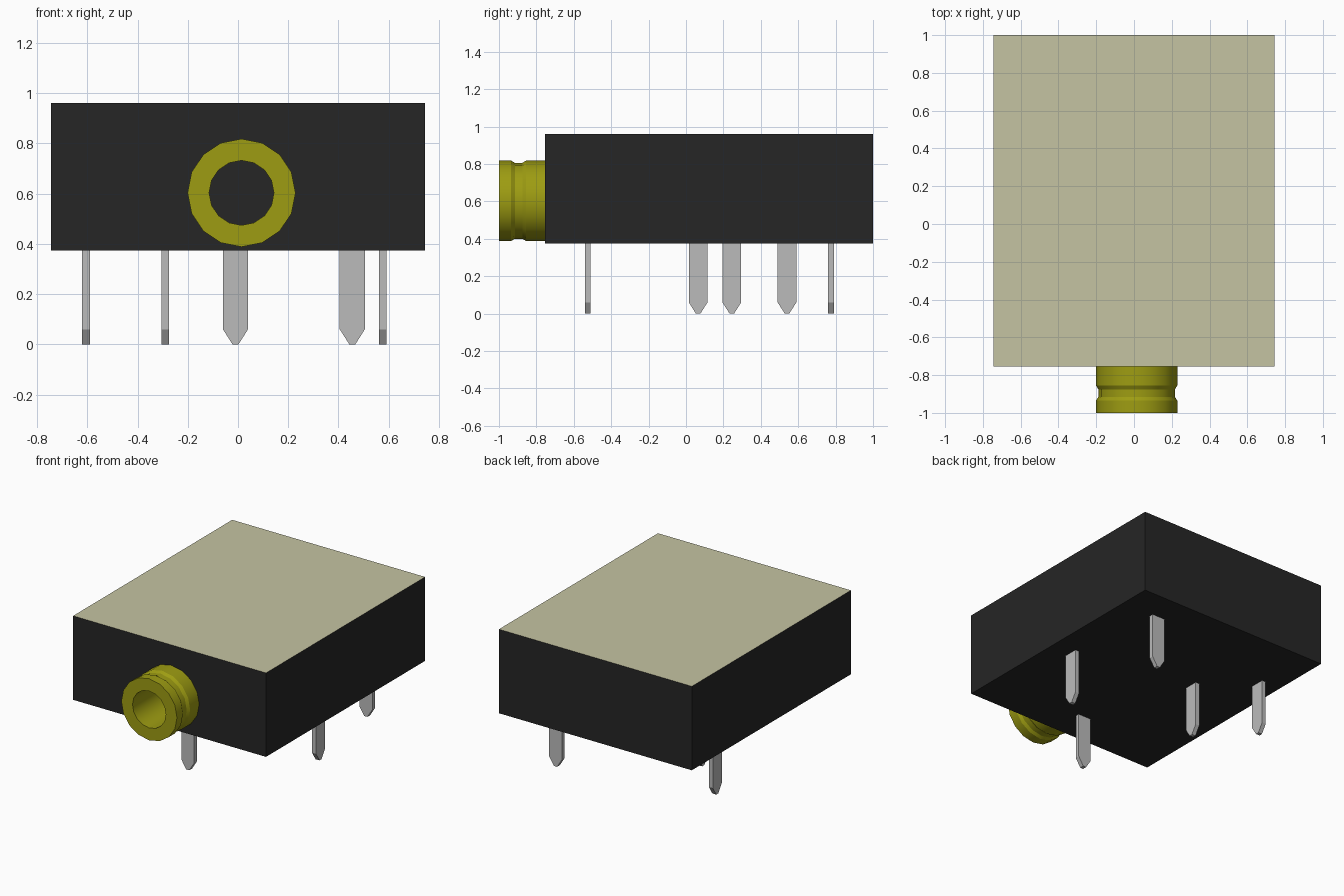
import bpy, bmesh, math
from mathutils import Matrix

cube = bpy.data.objects.get("Cube")
if cube:
    bpy.data.objects.remove(cube, do_unlink=True)


def material(name, rgb):
    m = bpy.data.materials.new(name)
    m.use_nodes = True
    m.diffuse_color = (*rgb, 1)
    m.node_tree.nodes["Principled BSDF"].inputs["Base Color"].default_value = (*rgb, 1)
    return m


black = material("black_plastic", (0.019, 0.019, 0.019))
cream = material("cream_top", (0.56, 0.55, 0.36))
olive = material("olive_brass", (0.34, 0.335, 0.006))
grey = material("grey_metal", (0.5, 0.5, 0.5))


def make(name, bm, *mats):
    bmesh.ops.recalc_face_normals(bm, faces=bm.faces)
    me = bpy.data.meshes.new(name)
    bm.to_mesh(me)
    bm.free()
    ob = bpy.data.objects.new(name, me)
    bpy.context.collection.objects.link(ob)
    for m in mats:
        me.materials.append(m)
    return ob


def activate(ob):
    bpy.ops.object.select_all(action='DESELECT')
    ob.select_set(True)
    bpy.context.view_layer.objects.active = ob


SIDES = 16
JACK_X, JACK_Z = 0.014, 0.603


def lathe(profile):
    """Revolve a closed (y, radius) profile around the socket axis."""
    bm = bmesh.new()
    rings = []
    for i in range(SIDES):
        a = 2 * math.pi * i / SIDES
        rings.append([bm.verts.new((JACK_X + r * math.cos(a), y, JACK_Z + r * math.sin(a)))
                      for y, r in profile])
    n = len(profile)
    for i in range(SIDES):
        p, q = rings[i], rings[(i + 1) % SIDES]
        for j in range(n):
            k = (j + 1) % n
            bm.faces.new((p[j], p[k], q[k], q[j]))
    return bm


# Housing: black box with a cream upper face
bm = bmesh.new()
bmesh.ops.create_cube(bm, size=1, matrix=Matrix.Translation((0, 0.1225, 0.667))
                      @ Matrix.Diagonal((1.49, 1.755, 0.586, 1)))
bm.normal_update()
for f in bm.faces:
    f.material_index = 1 if f.normal.z > 0.5 else 0
housing = make("housing", bm, black, cream)

# Bore cut into the housing behind the socket
bm = bmesh.new()
bmesh.ops.create_cone(bm, cap_ends=True, segments=SIDES, radius1=0.15, radius2=0.15, depth=0.5,
                      matrix=Matrix.Translation((JACK_X, -0.56, JACK_Z))
                      @ Matrix.Rotation(math.pi / 2, 4, 'X'))
cutter = make("bore_cutter", bm, black)
cutter.hide_render = True
mod = housing.modifiers.new("bore", 'BOOLEAN')
mod.object = cutter
mod.operation = 'DIFFERENCE'
mod.solver = 'EXACT'
activate(housing)
bpy.ops.object.modifier_apply(modifier=mod.name)
bpy.data.objects.remove(cutter, do_unlink=True)

# Socket barrel with a groove, lined into the bore
barrel = make("socket_barrel", lathe([
    (-1, 0.129), (-1, 0.215), (-0.935, 0.215), (-0.915, 0.203), (-0.875, 0.203),
    (-0.855, 0.215), (-0.74, 0.215), (-0.74, 0.17), (-0.33, 0.17), (-0.33, 0.129)]), olive)
activate(barrel)
bpy.ops.object.shade_smooth_by_angle(angle=math.radians(28))

# Pointed flat contact pins
OUTLINE = [(-0.05, 0.39), (-0.05, 0.06), (-0.012, 0), (0.012, 0), (0.05, 0.06), (0.05, 0.39)]


def pin(name, x, y, turned):
    bm = bmesh.new()
    face = bm.faces.new([bm.verts.new((w, -0.015, z)) for w, z in OUTLINE])
    ext = bmesh.ops.extrude_face_region(bm, geom=[face])["geom"]
    bmesh.ops.translate(bm, vec=(0, 0.03, 0),
                        verts=[g for g in ext if isinstance(g, bmesh.types.BMVert)])
    bm.transform(Matrix.Translation((x, y, 0))
                 @ Matrix.Rotation(math.pi / 2 if turned else 0, 4, 'Z'))
    make(name, bm, grey)


pin("front_pin", -0.01, -0.525, False)
pin("back_pin", 0.455, 0.775, False)
pin("left_pin", 0.577, 0.065, True)
pin("inner_right_pin", -0.29, 0.245, True)
pin("outer_right_pin", -0.605, 0.54, True)
